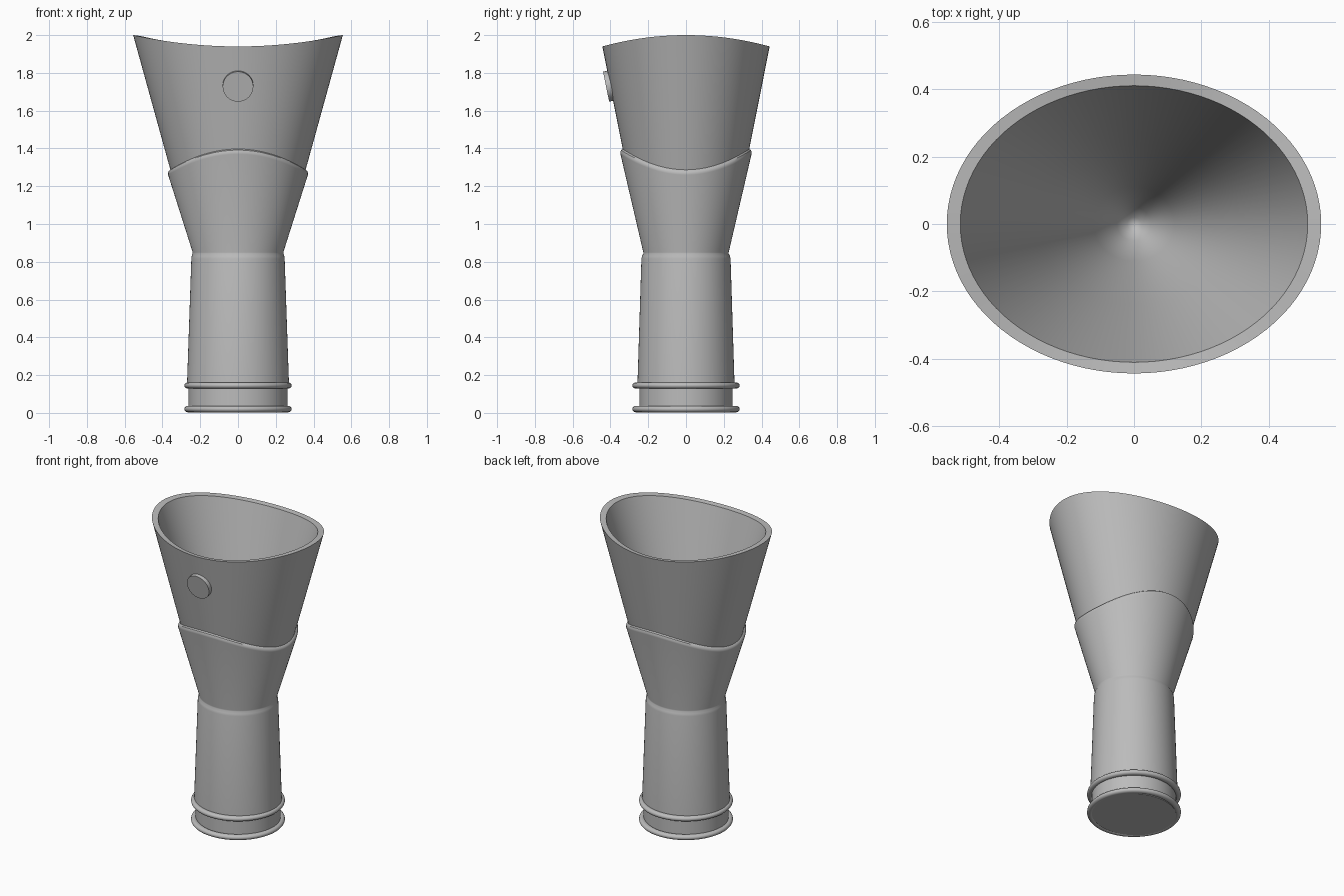
import bpy, bmesh, math
from mathutils import Vector

if "Cube" in bpy.data.objects:
    bpy.data.objects.remove(bpy.data.objects["Cube"])

grey = bpy.data.materials.new("plain grey")
grey.use_nodes = True
COLOR = (0.5, 0.5, 0.5, 1)
grey.diffuse_color = COLOR
grey.node_tree.nodes["Principled BSDF"].inputs["Base Color"].default_value = COLOR
SEGMENTS = 96


def finish(obj, angle=35):
    obj.data.materials.clear()
    obj.data.materials.append(grey)
    bpy.ops.object.select_all(action='DESELECT')
    obj.select_set(True)
    bpy.context.view_layer.objects.active = obj
    bpy.ops.object.shade_smooth_by_angle(angle=math.radians(angle))


def loft(name, rings, angle=35):
    """Skin elliptical rings (rx, ry, z, wave), capping both ends with a centre point."""
    bm = bmesh.new()
    loops = []
    for rx, ry, z, wave in rings:
        loop = []
        for i in range(SEGMENTS):
            a = math.tau * i / SEGMENTS
            loop.append(bm.verts.new((rx * math.cos(a), ry * math.sin(a),
                                      z + wave * math.cos(2 * a))))
        loops.append(loop)
    for low, high in zip(loops, loops[1:]):
        for i in range(SEGMENTS):
            j = (i + 1) % SEGMENTS
            bm.faces.new((low[i], low[j], high[j], high[i]))
    bm.faces.new(loops[0][::-1])
    tip = bm.verts.new((0, 0, rings[-1][2] - 0.01))
    for i in range(SEGMENTS):
        bm.faces.new((loops[-1][i], loops[-1][(i + 1) % SEGMENTS], tip))
    bmesh.ops.recalc_face_normals(bm, faces=bm.faces)
    mesh = bpy.data.meshes.new(name)
    bm.to_mesh(mesh)
    bm.free()
    obj = bpy.data.objects.new(name, mesh)
    bpy.context.collection.objects.link(obj)
    finish(obj, angle)


# Body: foot, tapered tube, flared collar, wavy ledge, flared cup and hollow inside
loft("flared_body", [
    (0.262, 0.247, 0.005, 0), (0.262, 0.247, 0.145, 0), (0.27, 0.257, 0.15, 0),
    (0.247, 0.236, 0.815, 0), (0.245, 0.233, 0.83, 0), (0.24, 0.226, 0.843, 0),
    (0.24, 0.226, 0.85, 0),
    (0.37, 0.347, 1.315, -0.055), (0.37, 0.348, 1.325, -0.055),
    (0.366, 0.344, 1.336, -0.055), (0.358, 0.335, 1.342, -0.055),
    (0.555, 0.443, 1.97, 0.03), (0.515, 0.41, 1.965, 0.03),
    (0.29, 0.24, 1.3, 0), (0.12, 0.11, 0.8, 0), (0.05, 0.05, 0.62, 0), (0.02, 0.02, 0.59, 0),
])

# Rounded bands around the foot
for name, z in (("upper_foot_band", 0.145), ("lower_foot_band", 0.02)):
    bpy.ops.mesh.primitive_torus_add(major_segments=SEGMENTS, minor_segments=16,
                                     major_radius=0.264, minor_radius=0.02, location=(0, 0, z))
    band = bpy.context.object
    band.name = name
    band.scale.z = 0.85
    finish(band, 60)

# Round button on the front, tilted with the wall
tilt = math.radians(11.5)
outward = Vector((0, -math.cos(tilt), -math.sin(tilt)))
bpy.ops.mesh.primitive_cylinder_add(vertices=64, radius=0.081, depth=0.06,
                                    location=Vector((0, -0.423, 1.727)) - outward * 0.03)
button = bpy.context.object
button.name = "front_button"
button.rotation_euler = outward.to_track_quat('Z', 'Y').to_euler()
finish(button)
